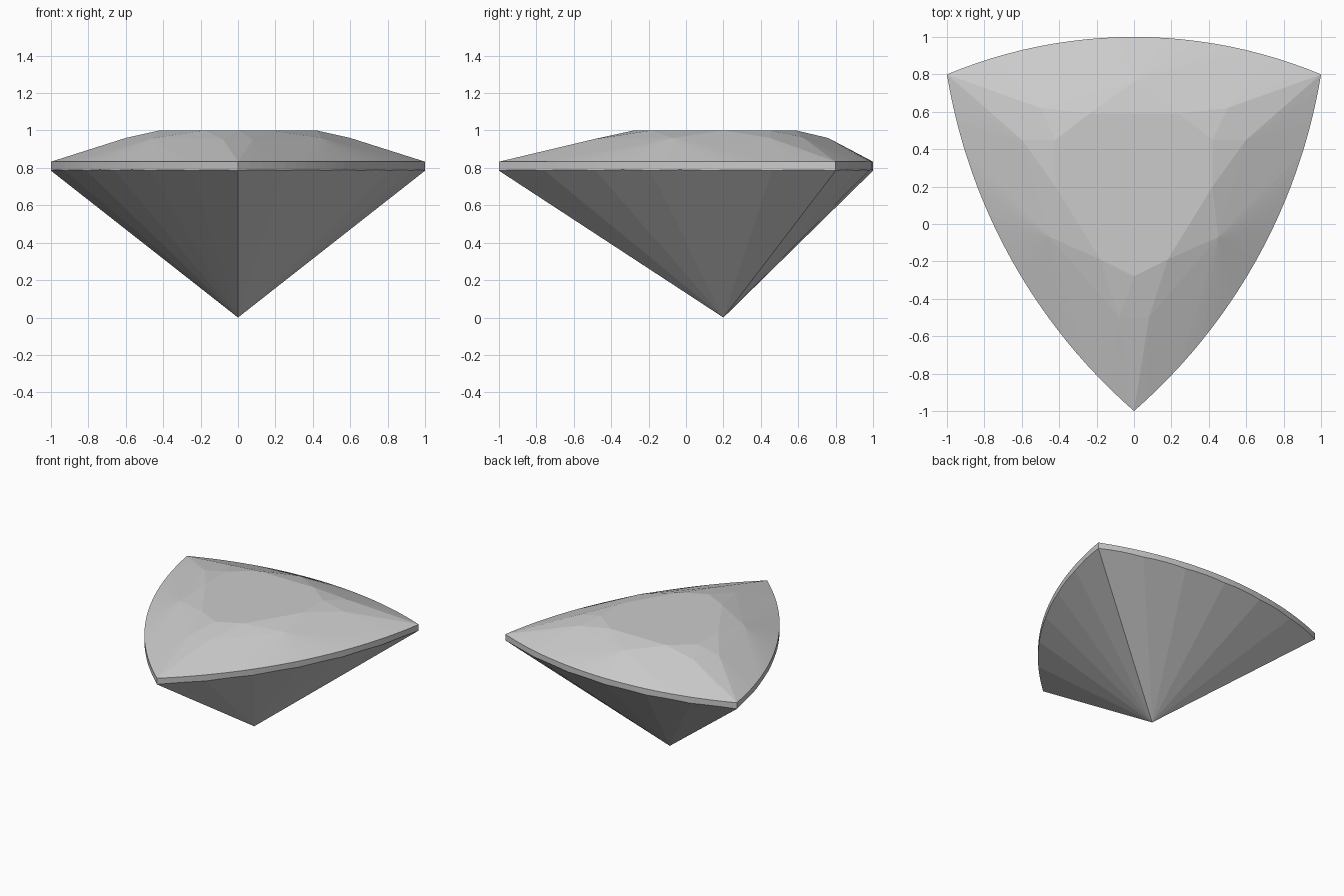
import bpy, bmesh, math
from mathutils import Vector

cube = bpy.data.objects.get("Cube")
if cube:
    bpy.data.objects.remove(cube, do_unlink=True)

gem = bpy.data.materials.new("pale grey stone")
gem.use_nodes = True
colour = (0.6, 0.6, 0.6, 1)
gem.diffuse_color = colour
gem.node_tree.nodes["Principled BSDF"].inputs["Base Color"].default_value = colour

FACETS, FINE = 6, 4          # facets per side, rim steps per facet
GIRDLE_LOW, GIRDLE_HIGH = 0.785, 0.833
CULET = Vector((0, 0.2, 0))


def arc(a, b, sag):
    """Points on a shallow circular arc bulging to the right of a to b."""
    a, b = Vector(a), Vector(b)
    half = (b - a).length / 2
    along = (b - a).normalized()
    out = Vector((along.y, -along.x))
    radius = (half * half + sag * sag) / (2 * sag)
    sweep = math.asin(half / radius)
    centre = (a + b) / 2 + out * (sag - radius)
    n = FACETS * FINE
    angles = [sweep * (2 * i / n - 1) for i in range(n)]
    return [centre + radius * (along * math.sin(t) + out * math.cos(t)) for t in angles]


def finish(name, bm):
    bmesh.ops.recalc_face_normals(bm, faces=bm.faces)
    mesh = bpy.data.meshes.new(name)
    bm.to_mesh(mesh)
    bm.free()
    mesh.materials.append(gem)
    obj = bpy.data.objects.new(name, mesh)
    bpy.context.collection.objects.link(obj)


# Curved triangular outline
tip, left, right = (0, -1), (1, 0.8), (-1, 0.8)
rim = arc(tip, left, 0.18) + arc(left, right, 0.2) + arc(right, tip, 0.18)
count = len(rim)

# Lower rim follows the flat pavilion facets, giving a gently scalloped edge
low = []
for i, p in enumerate(rim):
    start = i - i % FINE
    a = rim[start] - CULET.xy
    b = rim[(start + FINE) % count] - CULET.xy
    d, chord = p - CULET.xy, b - a
    reach = (d.x * chord.y - d.y * chord.x) / (a.x * chord.y - a.y * chord.x)
    low.append(Vector((p.x, p.y, GIRDLE_LOW * reach)))
high = [Vector((p.x, p.y, GIRDLE_HIGH)) for p in rim]

# Pavilion: flat facets meeting at the bottom point
bm = bmesh.new()
point = bm.verts.new(CULET)
ring = [bm.verts.new(p) for p in low]
for s in range(0, count, FINE):
    bm.faces.new([point] + [ring[(s + k) % count] for k in range(FINE + 1)])
finish("pavilion", bm)

# Girdle: thin upright band
bm = bmesh.new()
bottom = [bm.verts.new(p) for p in low]
top = [bm.verts.new(p) for p in high]
for i in range(count):
    j = (i + 1) % count
    bm.faces.new((bottom[i], bottom[j], top[j], top[i]))
finish("girdle", bm)

# Crown: convex facets through the table, star and kite corners
half = [(0.24, 0.59, 1), (0.42, 0.45, 1), (0.42, 0.2, 1), (0.18, -0.19, 1),
        (0.6, 0.45, 0.96), (0.5, 0.62, 0.965), (0.45, -0.07, 0.96), (0.08, -0.5, 0.952)]
corners = half + [(-x, y, z) for x, y, z in half] + [(0, -0.28, 1), (0, 0.76, 0.96)]
bm = bmesh.new()
for p in high + [Vector(c) for c in corners]:
    bm.verts.new(p)
bmesh.ops.convex_hull(bm, input=bm.verts)
bm.normal_update()
under = [f for f in bm.faces if f.normal.z < -0.9]
bmesh.ops.delete(bm, geom=under, context="FACES")
bmesh.ops.dissolve_limit(bm, angle_limit=math.radians(0.5), verts=bm.verts, edges=bm.edges)
finish("crown", bm)
